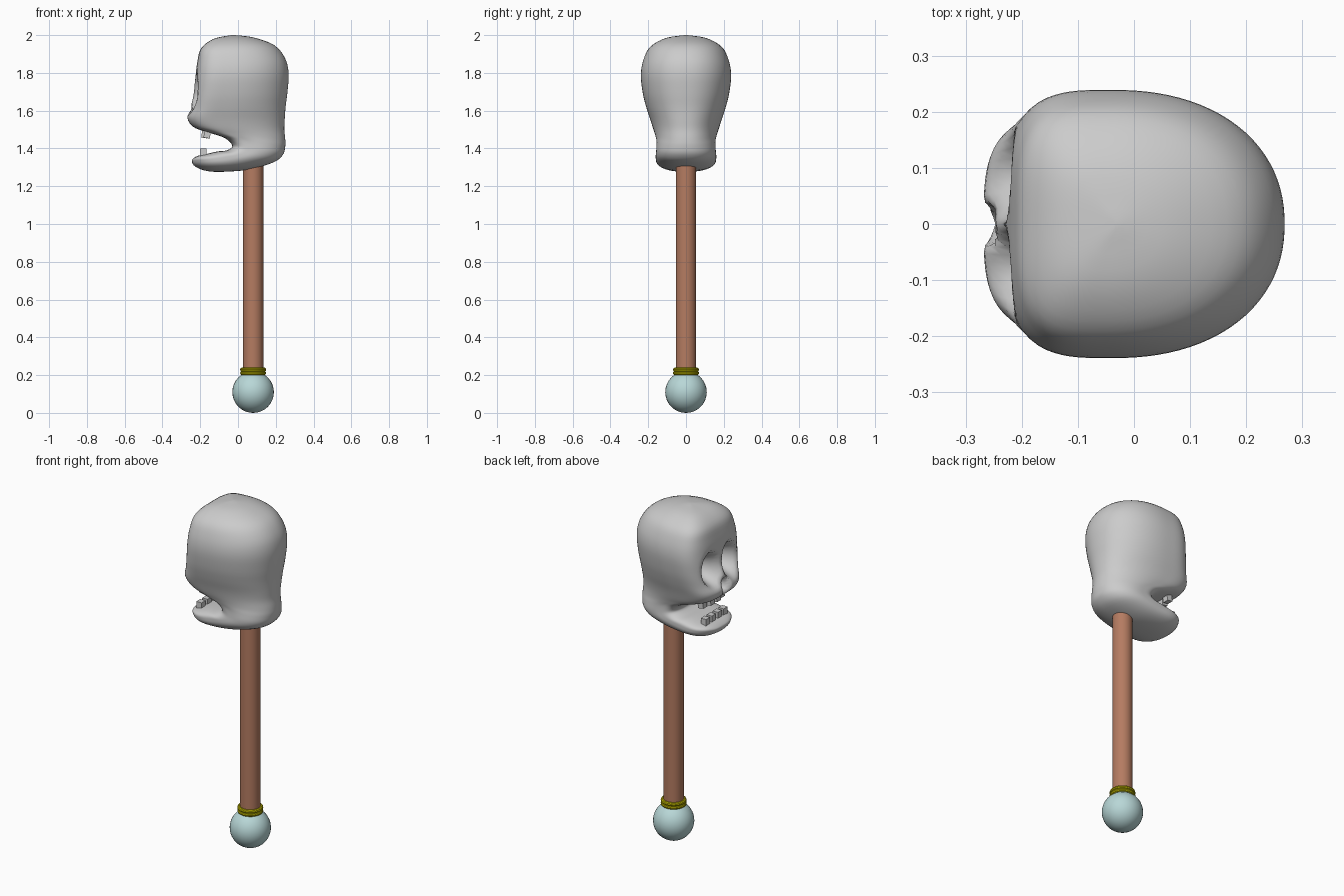
import bpy, bmesh
from math import cos, sin, tau, exp

if "Cube" in bpy.data.objects:
    bpy.data.objects.remove(bpy.data.objects["Cube"])

HX = 0.08  # handle axis


def material(name, rgb):
    m = bpy.data.materials.new(name)
    m.diffuse_color = (*rgb, 1)
    m.use_nodes = True
    m.node_tree.nodes["Principled BSDF"].inputs["Base Color"].default_value = m.diffuse_color
    return m


def finish(name, mat=None):
    o = bpy.context.object
    o.name = name
    if mat:
        o.data.materials.append(mat)
    bpy.ops.object.shade_smooth_by_angle()
    return o


wood = material("wood", (0.46, 0.20, 0.12))
gold = material("gold", (0.50, 0.45, 0.0))
pale = material("pale_stone", (0.48, 0.68, 0.68))

# Pommel, collar rings and shaft
bpy.ops.mesh.primitive_uv_sphere_add(segments=32, ring_count=16, radius=0.11, location=(HX, 0, 0.11))
finish("pommel", pale)
for i, z in enumerate((0.211, 0.229)):
    bpy.ops.mesh.primitive_torus_add(major_segments=32, minor_segments=10, major_radius=0.058,
                                     minor_radius=0.011, location=(HX, 0, z))
    finish(f"collar_ring_{i + 1}", gold)
bpy.ops.mesh.primitive_cylinder_add(vertices=32, radius=0.054, depth=1.16, location=(HX, 0, 0.78))
finish("shaft", wood)

# Skull: rings swept from crown down the back of the head and forward along the jaw
# each row: front x, front z, back x, back z, half width
RINGS = [
    (-0.035, 2.0, -0.02, 2.0, 0.008),
    (-0.13, 1.98, 0.08, 1.988, 0.11),
    (-0.195, 1.93, 0.19, 1.948, 0.19),
    (-0.215, 1.86, 0.248, 1.88, 0.226),
    (-0.225, 1.78, 0.268, 1.80, 0.239),
    (-0.236, 1.69, 0.262, 1.70, 0.229),
    (-0.25, 1.62, 0.252, 1.62, 0.211),
    (-0.268, 1.56, 0.247, 1.55, 0.19),
    (-0.235, 1.513, 0.245, 1.50, 0.175),
    (-0.165, 1.487, 0.25, 1.45, 0.163),
    (-0.07, 1.455, 0.25, 1.41, 0.156),
    (-0.03, 1.413, 0.237, 1.365, 0.157),
    (-0.06, 1.39, 0.185, 1.325, 0.16),
    (-0.11, 1.384, 0.05, 1.287, 0.16),
    (-0.17, 1.37, -0.10, 1.276, 0.155),
    (-0.215, 1.36, -0.18, 1.284, 0.125),
    (-0.24, 1.345, -0.23, 1.307, 0.07),
    (-0.245, 1.334, -0.244, 1.328, 0.008),
]
STEPS, SEG = 4, 96


def spline(p0, p1, p2, p3, t):
    return [0.5 * (2 * b + (c - a) * t + (2 * a - 5 * b + 4 * c - d) * t * t
                   + (3 * b - a - 3 * c + d) * t ** 3) for a, b, c, d in zip(p0, p1, p2, p3)]


rows = []
last = len(RINGS) - 1
for i in range(last):
    quad = [RINGS[min(max(k, 0), last)] for k in range(i - 1, i + 3)]
    rows += [spline(*quad, s / STEPS) for s in range(STEPS)]
rows.append(RINGS[-1])


def dent(y, z):
    """Depth of eye sockets and nose hole on the face."""
    eye = ((abs(y) - 0.083) / 0.058) ** 2 + ((z - 1.69) / 0.08) ** 2
    nose = (y / 0.03) ** 2 + ((z - 1.575) / 0.035) ** 2
    return 0.12 * exp(-eye ** 2) + 0.06 * exp(-nose ** 2)


bm = bmesh.new()
loops = []
for fx, fz, bx, bz, w in rows:
    cx, cz = fx + 0.38 * (bx - fx), fz + 0.38 * (bz - fz)
    loop = []
    for k in range(SEG):
        c, s = cos(tau * k / SEG), sin(tau * k / SEG)
        n = 3.5 if c > 0 else 2.2  # flat face, round back
        r = (abs(c) ** n + abs(s) ** n) ** (-1 / n)
        ex, ez = (fx, fz) if c > 0 else (bx, bz)
        u = abs(c) * r
        x, y, z = cx + (ex - cx) * u, w * s * r, cz + (ez - cz) * u
        if c > 0 and z > 1.5 and x < -0.1:
            x += dent(y, z)
        loop.append(bm.verts.new((x, y, z)))
    loops.append(loop)
for a, b in zip(loops, loops[1:]):
    for k in range(SEG):
        j = (k + 1) % SEG
        bm.faces.new((a[k], b[k], b[j], a[j]))
bm.faces.new(loops[0])
bm.faces.new(loops[-1][::-1])
bmesh.ops.recalc_face_normals(bm, faces=bm.faces)
mesh = bpy.data.meshes.new("skull")
bm.to_mesh(mesh)
bm.free()
skull = bpy.data.objects.new("skull", mesh)
bpy.context.collection.objects.link(skull)
for p in mesh.polygons:
    p.use_smooth = True

# Teeth: small blocks in two rows
for row, x, z in (("upper", -0.175, 1.476), ("lower", -0.183, 1.378)):
    for i, y in enumerate((-0.082, -0.028, 0.028, 0.082)):
        dx = 0.012 if row == "upper" and abs(y) > 0.05 else 0
        bpy.ops.mesh.primitive_cube_add(size=1, location=(x + dx, y, z))
        o = bpy.context.object
        o.name = f"{row}_tooth_{i + 1}"
        o.scale = (0.034, 0.036, 0.042)
        o.rotation_euler = (0, 0.15 if row == "upper" else 0, 0)
